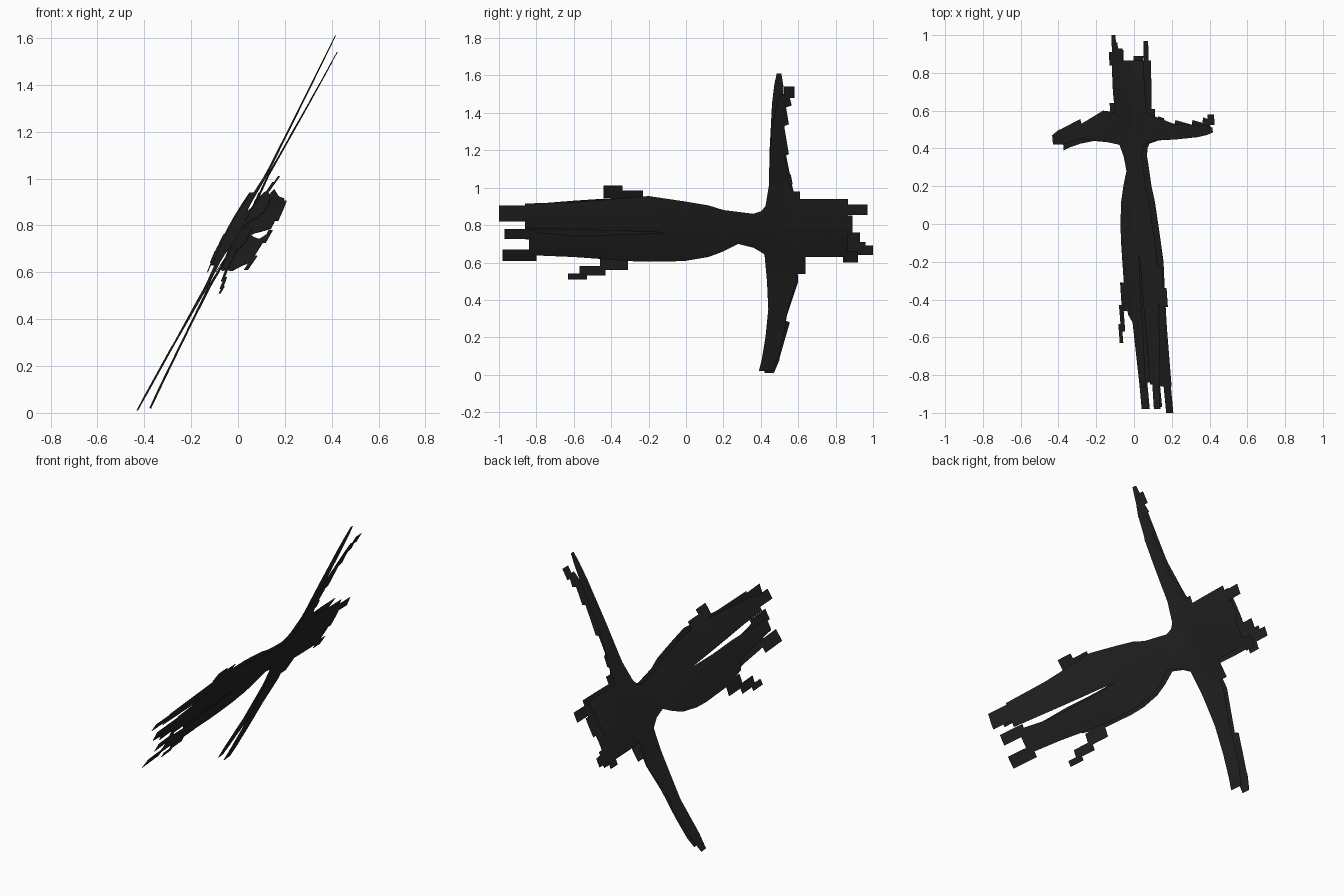
import bpy
import bmesh

cube = bpy.data.objects.get("Cube")
if cube:
    bpy.data.objects.remove(cube)

# Single dark cloth colour
cloth = bpy.data.materials.new("dark cloth")
cloth.use_nodes = True
cloth.diffuse_color = (0.018, 0.018, 0.018, 1)
cloth.node_tree.nodes["Principled BSDF"].inputs["Base Color"].default_value = cloth.diffuse_color

FRONT, BACK = 1, -1
LAYERS = {FRONT: "front", BACK: "back"}


def interpolate(rows, key):
    """Piecewise linear lookup in rows sorted by their first value."""
    if key <= rows[0][0]:
        return rows[0][1:]
    for a, b in zip(rows, rows[1:]):
        if key <= b[0]:
            f = (key - a[0]) / (b[0] - a[0])
            return tuple(p + (q - p) * f for p, q in zip(a[1:], b[1:]))
    return rows[-1][1:]


# Sway of the cloth and half the gap between its two layers, along y
SWAY = [(-1, .125, .042), (-.4, .077, .032), (0, .05, .024), (.3, .033, .016),
        (.5, .015, .014), (.7, .005, .03), (1, -.005, .034)]


def drape(y, z, side):
    """Place a point of the pattern on the leaning, billowing cloth."""
    sway, gap = interpolate(SWAY, y)
    edge = (z - .78) / .17
    gap *= max(.15, 1 - .45 * edge * edge)
    gap += .035 * max(0, abs(z - .8) - .15)
    return (.532 * (z - .81) + sway + side * gap, y, z)


def finish(bm, name):
    mesh = bpy.data.meshes.new(name)
    bm.to_mesh(mesh)
    bm.free()
    mesh.materials.append(cloth)
    obj = bpy.data.objects.new(name, mesh)
    bpy.context.collection.objects.link(obj)
    weave = obj.modifiers.new("cloth thickness", "SOLIDIFY")
    weave.thickness = .002
    weave.offset = 0
    weave.use_rim = False
    bpy.ops.object.select_all(action="DESELECT")
    obj.select_set(True)
    bpy.context.view_layer.objects.active = obj
    bpy.ops.object.shade_smooth_by_angle()


def add_panel(bm, rows, side, upright=False, across=6):
    """Rows are (position, low, high) along y, or along z when upright."""
    rows = sorted(rows)
    keys = {r[0] for r in rows}
    for a, b in zip(rows, rows[1:]):
        count = int((b[0] - a[0]) / .04) + 1
        keys.update(a[0] + (b[0] - a[0]) * i / count for i in range(count))
    last = None
    for key in sorted(keys):
        low, high = interpolate(rows, key)
        line = []
        for i in range(across + 1):
            v = low + (high - low) * i / across
            y, z = (v, key) if upright else (key, v)
            line.append(bm.verts.new(drape(y, z, side)))
        if last:
            for i in range(across):
                quad = [last[i], last[i + 1], line[i + 1], line[i]]
                bm.faces.new(quad if (side > 0) != upright else quad[::-1])
        last = line


def panel(name, rows, side, upright=False):
    bm = bmesh.new()
    add_panel(bm, rows, side, upright)
    finish(bm, LAYERS[side] + "_" + name)


def rags(name, boxes, side):
    """Square torn ends, each given as y range and z range."""
    bm = bmesh.new()
    for y0, y1, z0, z1 in boxes:
        add_panel(bm, [(y0, z0, z1), (y1, z0, z1)], side, across=2)
    finish(bm, LAYERS[side] + "_" + name)


# Hood, waist and upper skirt, in two layers
BODY = [(-.1, .605, .94), (0, .61, .925), (.12, .63, .905), (.2, .66, .88),
        (.28, .7, .87), (.36, .68, .86), (.42, .645, .88), (.46, .63, .93),
        (.56, .63, .95), (.6, .63, .94), (.865, .63, .94)]
for side in LAYERS:
    panel("body", BODY, side)

# Skirt halves parted by a narrow slit
panel("skirt_upper", [(-.1, .76, .94), (-.2, .765, .955), (-.55, .775, .925),
                      (-.86, .785, .915)], FRONT)
panel("skirt_lower", [(-.1, .605, .76), (-.25, .605, .752), (-.6, .63, .742),
                      (-.84, .64, .765)], FRONT)
panel("skirt_upper", [(-.1, .795, .94), (-.3, .81, .95), (-.6, .825, .93),
                      (-.85, .83, .91)], BACK)
panel("skirt_lower", [(-.1, .605, .795), (-.3, .61, .792), (-.48, .64, .795),
                      (-.52, .69, .795), (-.86, .725, .785)], BACK)

# Torn hem
rags("skirt_rags", [(-1, -.82, .82, .905), (-.97, -.8, .725, .78),
                    (-.98, -.8, .61, .67)], FRONT)
rags("skirt_rags", [(-.44, -.34, .945, 1.01), (-.36, -.23, .92, .985),
                    (-.63, -.53, .51, .54), (-.57, -.43, .53, .58),
                    (-.46, -.31, .56, .63), (-.98, -.82, .85, .9)], BACK)

# Upper sleeve: narrow back layer, torn front layer
panel("upper_sleeve", [(.85, .38, .61), (.9, .425, .6), (1, .443, .57),
                       (1.2, .447, .53), (1.45, .46, .525), (1.55, .472, .52),
                       (1.61, .485, .51)], BACK, True)
panel("upper_sleeve", [(.85, .38, .61), (.9, .425, .6), (1.01, .443, .555),
                       (1.02, .443, .57), (1.07, .445, .56), (1.08, .445, .54),
                       (1.17, .45, .53), (1.18, .45, .55), (1.33, .46, .525),
                       (1.34, .465, .55), (1.43, .48, .535), (1.44, .48, .565),
                       (1.5, .5, .55)], FRONT, True)
rags("upper_sleeve_rags", [(.525, .58, 1.48, 1.54), (.56, .61, .93, .98)], FRONT)

# Lower sleeve
panel("lower_sleeve", [(.7, .38, .6), (.64, .42, .59), (.5, .435, .6),
                       (.29, .45, .53), (.28, .45, .555), (.09, .42, .5),
                       (.08, .42, .5), (.01, .42, .47)], BACK, True)
panel("lower_sleeve", [(.7, .38, .6), (.64, .42, .59), (.5, .433, .59),
                       (.35, .44, .545), (.2, .425, .52), (.08, .405, .49),
                       (.02, .39, .46)], FRONT, True)

# Torn hood opening
rags("hood_rags", [(.85, .97, .855, .91), (.85, .92, .6, .66),
                   (.57, .64, .54, .64), (.85, .89, .75, .85)], FRONT)
rags("hood_rags", [(.85, .93, .69, .76), (.92, .96, .67, .71),
                   (.84, 1, .64, .69), (.84, .91, .6, .65)], BACK)
